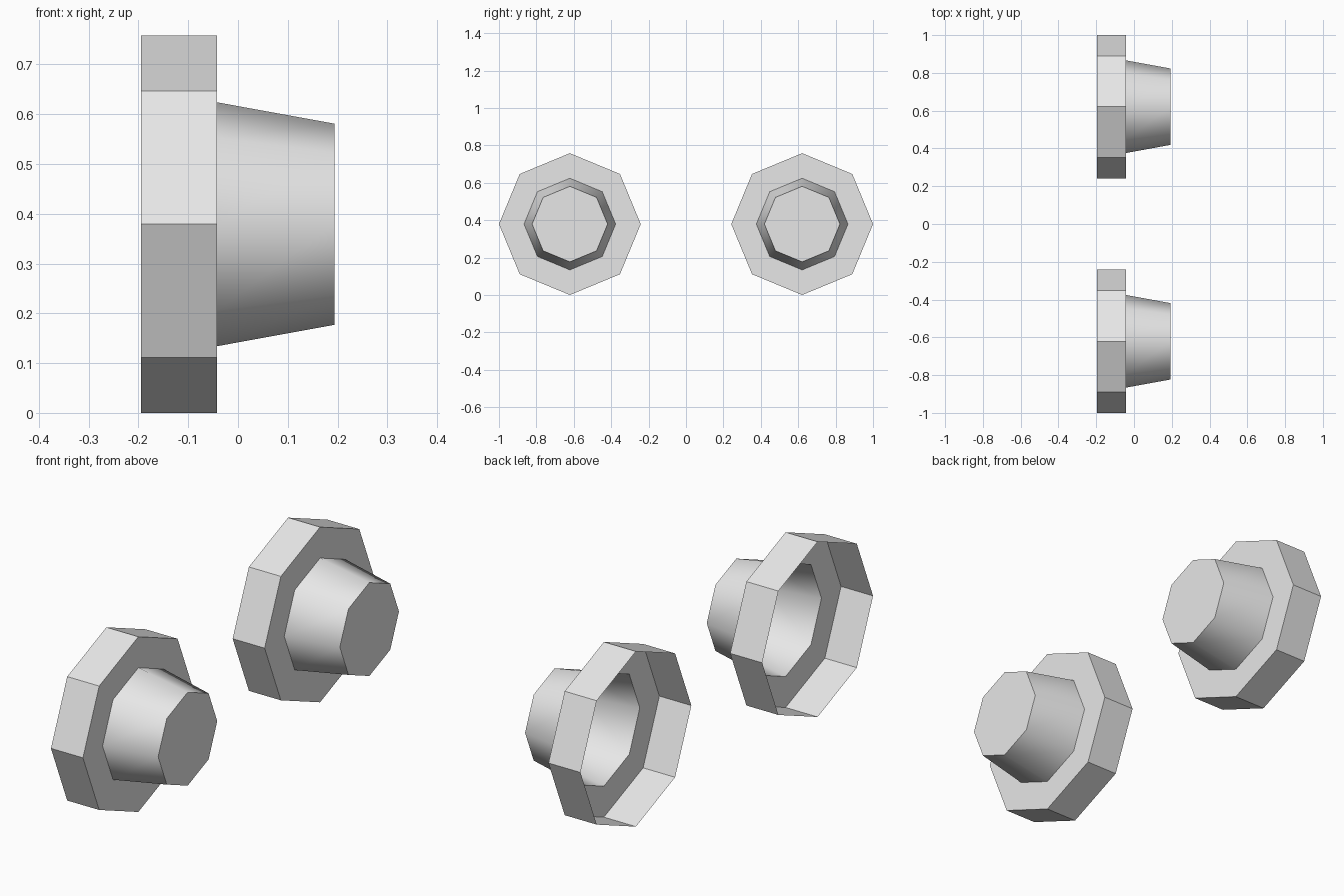
import bpy, bmesh, math

cube = bpy.data.objects.get("Cube")
if cube:
    bpy.data.objects.remove(cube, do_unlink=True)

SIDES = 8
RADIUS = 0.379

grey = bpy.data.materials.new("light_grey")
grey.use_nodes = True
colour = (0.8, 0.8, 0.8, 1)
grey.diffuse_color = colour
grey.node_tree.nodes["Principled BSDF"].inputs["Base Color"].default_value = colour


def turned_sheet(name, y, profile, smooth=False, cap=False):
    """Turn a profile of (x, radius) points around the x axis into an open sheet."""
    bm = bmesh.new()
    rings = []
    for x, r in profile:
        angles = [2 * math.pi * i / SIDES for i in range(SIDES)]
        rings.append([bm.verts.new((x, r * math.sin(a), r * math.cos(a))) for a in angles])
    for a, b in zip(rings, rings[1:]):
        for i in range(SIDES):
            j = (i + 1) % SIDES
            face = bm.faces.new((a[i], b[i], b[j], a[j]))
            face.smooth = smooth
    if cap:
        bm.faces.new(rings[-1][::-1])
    bm.normal_update()
    # Every sheet faces outwards, away from the open back
    for face in bm.faces:
        centre = face.calc_center_median()
        n = face.normal
        if n.x + 2 * (n.y * centre.y + n.z * centre.z) < 0:
            face.normal_flip()
    mesh = bpy.data.meshes.new(name)
    bm.to_mesh(mesh)
    bm.free()
    mesh.materials.append(grey)
    obj = bpy.data.objects.new(name, mesh)
    obj.location = (0, y, RADIUS)
    bpy.context.collection.objects.link(obj)


for side, y in (("front", -0.621), ("back", 0.621)):
    # Wide faceted rim with its flat shoulder, open at the back
    turned_sheet(side + "_rim", y, [(-0.195, RADIUS), (-0.042, RADIUS), (-0.042, 0.245)])
    # Tapered hub with a flat closed end
    turned_sheet(side + "_hub", y, [(-0.042, 0.245), (0.194, 0.202)], smooth=True, cap=True)
